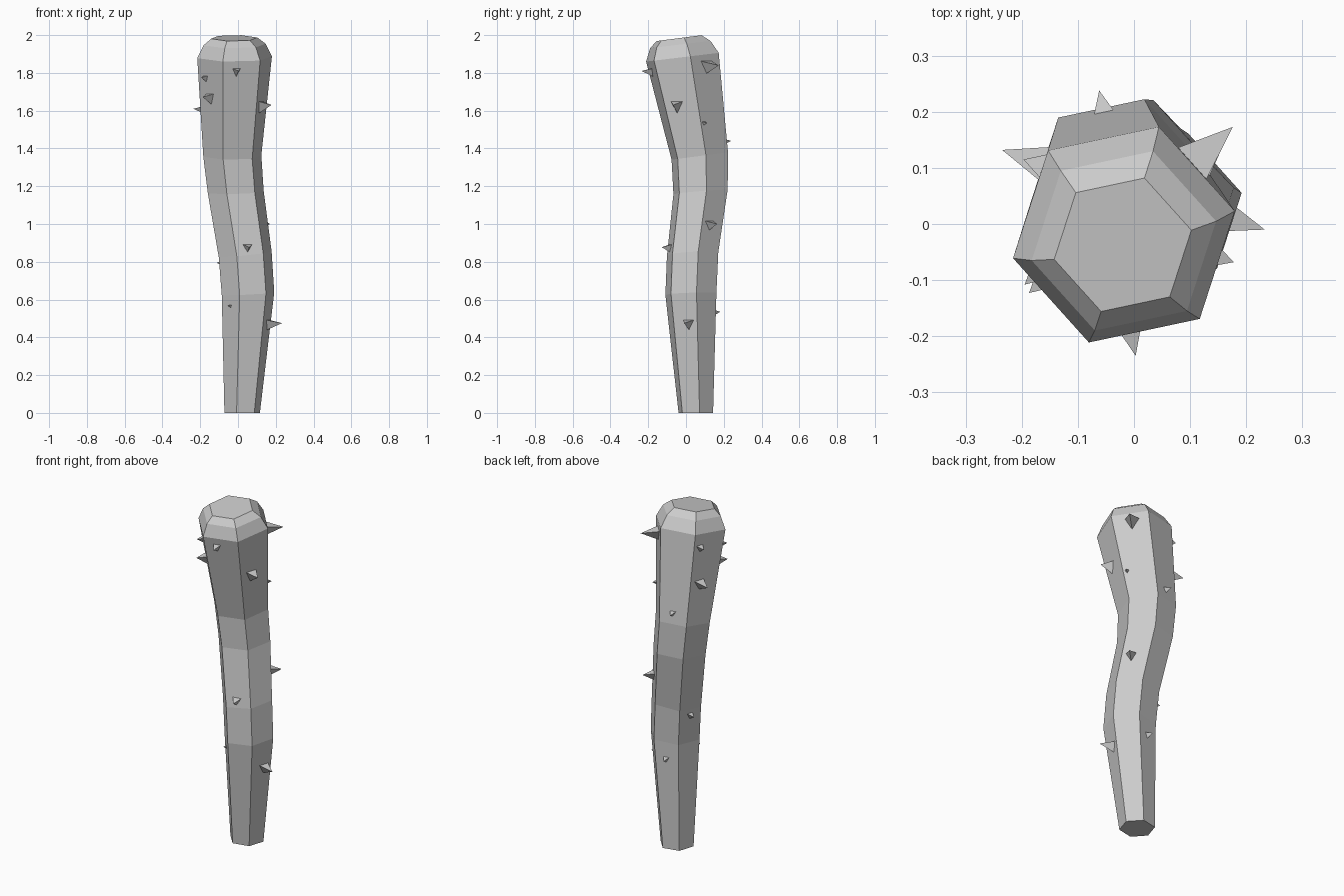
import bpy
import bmesh
from math import cos, sin, radians
from mathutils import Vector

cube = bpy.data.objects.get("Cube")
if cube:
    bpy.data.objects.remove(cube, do_unlink=True)

SIDES = 6
TWIST = 12      # angle of the first corner
EMBED = 0.02    # how deep the spikes sink into the shaft

grey = bpy.data.materials.new("plain grey")
grey.use_nodes = True
grey.diffuse_color = (0.6, 0.6, 0.6, 1)
grey.node_tree.nodes["Principled BSDF"].inputs["Base Color"].default_value = (0.6, 0.6, 0.6, 1)


def make_object(name, bm):
    bmesh.ops.recalc_face_normals(bm, faces=bm.faces)
    mesh = bpy.data.meshes.new(name)
    bm.to_mesh(mesh)
    bm.free()
    mesh.materials.append(grey)
    obj = bpy.data.objects.new(name, mesh)
    bpy.context.collection.objects.link(obj)
    return obj


# Shaft: crooked six-sided rings (centre x, y, z, radius, slope in x, slope in y)
RINGS = [
    (0.022, 0.052, 0.0, 0.096, 0, 0),
    (0.053, 0.026, 0.63, 0.142, 0.05, 0.03),
    (0.038, 0.035, 0.84, 0.143, 0.1, 0.05),
    (-0.012, 0.077, 1.17, 0.151, 0.03, 0.08),
    (-0.03, 0.073, 1.36, 0.157, 0, 0.13),
    (-0.018, -0.019, 1.883, 0.202, 0, 0.12),
    (-0.018, -0.03, 1.95, 0.168, 0, 0.12),
    (-0.02, -0.037, 1.984, 0.125, 0, 0.13),
]
bm = bmesh.new()
loops = []
for cx, cy, cz, r, sx, sy in RINGS:
    loop = []
    for i in range(SIDES):
        a = radians(TWIST + i * 360 / SIDES)
        dx, dy = r * cos(a), r * sin(a)
        loop.append(bm.verts.new((cx + dx, cy + dy, cz + sx * dx + sy * dy)))
    loops.append(loop)
for low, high in zip(loops, loops[1:]):
    for i in range(SIDES):
        j = (i + 1) % SIDES
        bm.faces.new((low[i], low[j], high[j], high[i]))
bm.faces.new(loops[0][::-1])
bm.faces.new(loops[-1])
make_object("club_shaft", bm)


# Spikes: three-sided points (tip x, y, z, facing angle, length, base radius)
SPIKES = [
    (0.176, 0.173, 1.84, 42, 0.1, 0.045),
    (0.145, 0.11, 1.535, 42, 0.035, 0.019),
    (0.17, 0.165, 1.0, 42, 0.07, 0.036),
    (-0.062, 0.238, 1.44, 102, 0.035, 0.018),
    (0.02, 0.182, 0.535, 102, 0.03, 0.016),
    (-0.235, 0.132, 1.61, 162, 0.075, 0.034),
    (-0.197, 0.115, 1.82, 162, 0.03, 0.02),
    (-0.112, 0.085, 0.795, 162, 0.035, 0.02),
    (-0.195, -0.108, 1.775, 222, 0.03, 0.018),
    (-0.187, -0.123, 1.672, 222, 0.045, 0.028),
    (-0.052, -0.062, 0.567, 222, 0.02, 0.013),
    (0.003, -0.235, 1.81, 282, 0.055, 0.026),
    (0.06, -0.128, 0.877, 282, 0.04, 0.024),
    (0.178, -0.068, 1.63, 342, 0.05, 0.031),
    (0.233, -0.01, 0.475, 342, 0.08, 0.034),
]
up = Vector((0, 0, 1))
for n, (x, y, z, angle, length, radius) in enumerate(SPIKES, 1):
    out = Vector((cos(radians(angle)), sin(radians(angle)), 0))
    side = up.cross(out)
    tip = Vector((x, y, z))
    root = tip - out * (length + EMBED)
    base_r = radius * (length + EMBED) / length
    bm = bmesh.new()
    apex = bm.verts.new(tip)
    base = []
    for k in range(3):
        a = radians(-90 + 120 * k)
        base.append(bm.verts.new(root + base_r * (side * cos(a) + up * sin(a))))
    for k in range(3):
        bm.faces.new((base[k], base[(k + 1) % 3], apex))
    bm.faces.new(base[::-1])
    make_object(f"spike_{n}", bm)
